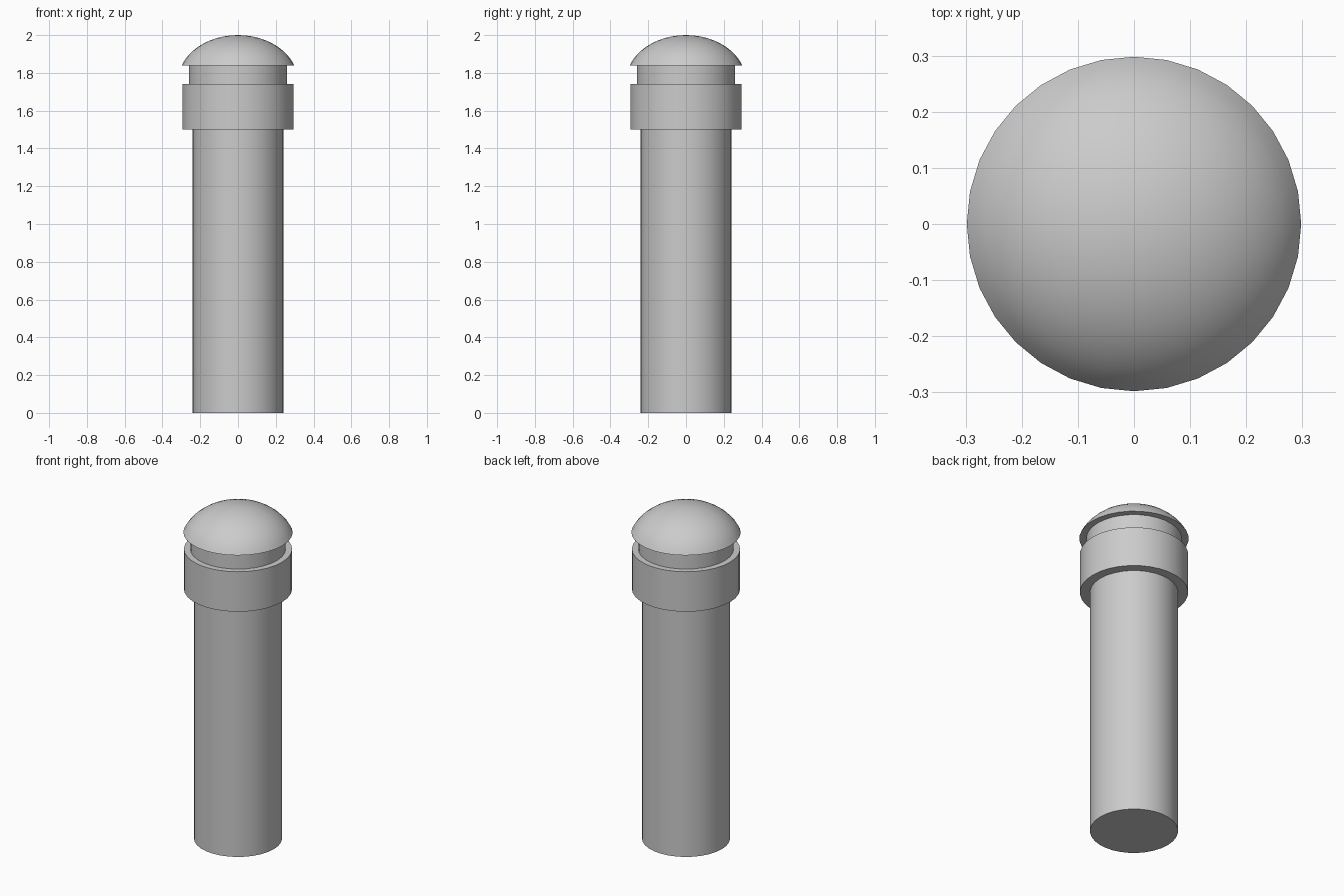
import bpy
import bmesh
from math import sin, cos, pi, radians

if "Cube" in bpy.data.objects:
    bpy.data.objects.remove(bpy.data.objects["Cube"])

SEGMENTS = 32


def lathe(name, profile):
    """Revolve (radius, z) points about z; a zero radius makes a pole."""
    bm = bmesh.new()
    rings = []
    for r, z in profile:
        count = SEGMENTS if r > 0 else 1
        rings.append([bm.verts.new((r * cos(2 * pi * i / SEGMENTS),
                                    r * sin(2 * pi * i / SEGMENTS), z))
                      for i in range(count)])
    for low, high in zip(rings, rings[1:]):
        for i in range(SEGMENTS):
            j = (i + 1) % SEGMENTS
            if len(high) == 1:
                bm.faces.new((low[i], low[j], high[0]))
            else:
                bm.faces.new((low[i], low[j], high[j], high[i]))
    # Flat caps on open ends
    bm.faces.new(rings[0][::-1])
    if len(rings[-1]) > 1:
        bm.faces.new(rings[-1])
    mesh = bpy.data.meshes.new(name)
    bm.to_mesh(mesh)
    bm.free()
    obj = bpy.data.objects.new(name, mesh)
    bpy.context.collection.objects.link(obj)
    bpy.ops.object.select_all(action='DESELECT')
    obj.select_set(True)
    bpy.context.view_layer.objects.active = obj
    bpy.ops.object.shade_smooth_by_angle(angle=radians(30))
    return obj


# Straight parts
lathe("shaft", [(0.24, 0.0), (0.24, 1.5)])
lathe("collar", [(0.295, 1.5), (0.295, 1.74)])
lathe("neck", [(0.26, 1.74), (0.26, 1.84)])

# Shallow domed cap with a flat underside
rim_angle, rim_radius, base, height, steps = radians(70), 0.298, 1.84, 0.16, 10
dome = []
for k in range(steps, 0, -1):
    a = rim_angle * k / steps
    dome.append((rim_radius * sin(a) / sin(rim_angle),
                 base + height * (cos(a) - cos(rim_angle)) / (1 - cos(rim_angle))))
lathe("dome_cap", dome + [(0.0, base + height)])
